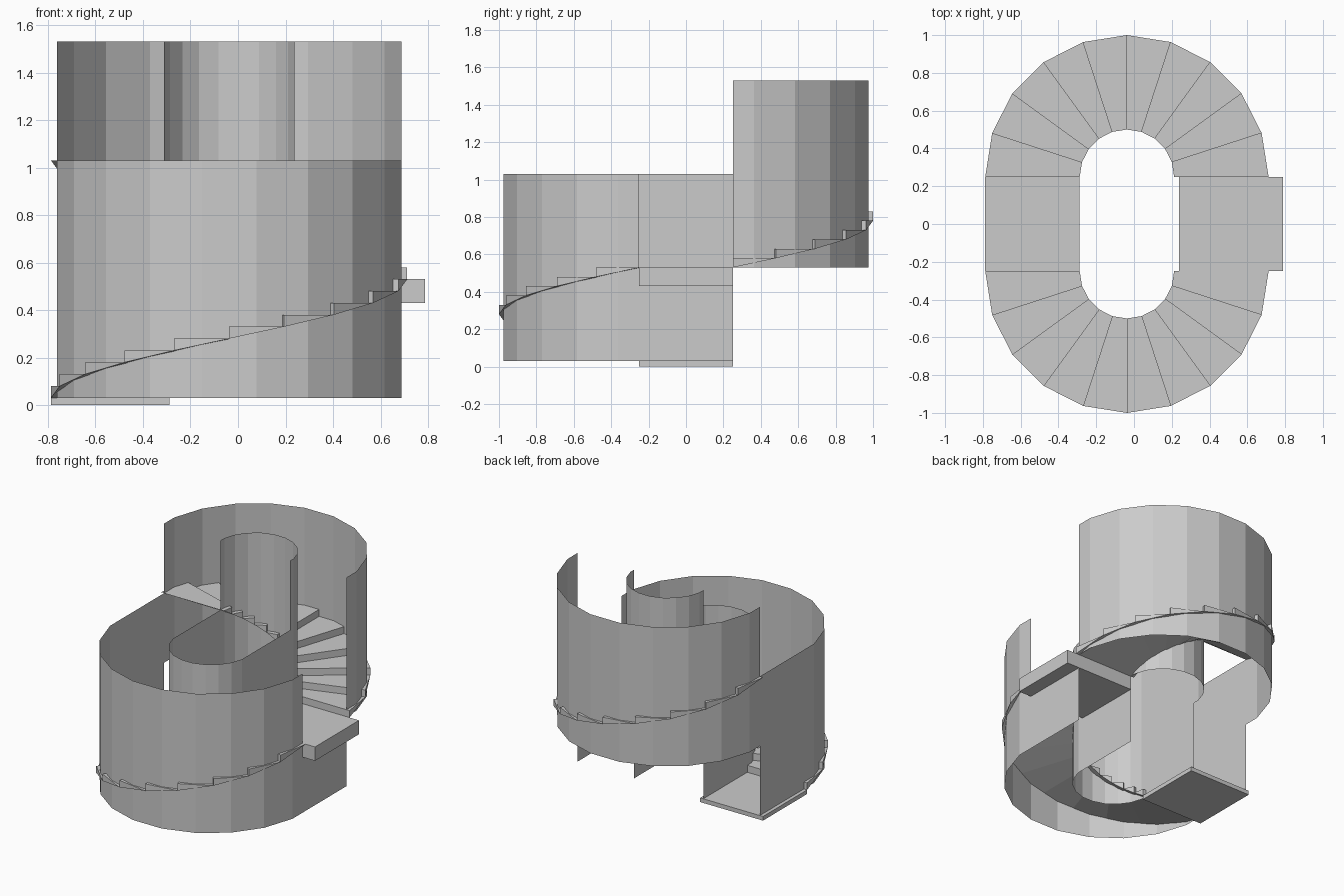
import bpy
from math import cos, sin, radians

if "Cube" in bpy.data.objects:
    bpy.data.objects.remove(bpy.data.objects["Cube"])

CX = -0.0375            # shared x centre of both half turns
R_IN, R_OUT = 0.25, 0.75    # tread edges
W_IN, W_OUT = 0.275, 0.725  # wall radii
RISE, STEPS = 0.05, 10


def make(name, verts, faces):
    me = bpy.data.meshes.new(name)
    me.from_pydata(verts, [], faces)
    me.update()
    ob = bpy.data.objects.new(name, me)
    bpy.context.collection.objects.link(ob)
    return ob


def box(name, x0, x1, y0, y1, z0, z1):
    v = [(x, y, z) for z in (z0, z1) for x, y in ((x0, y0), (x1, y0), (x1, y1), (x0, y1))]
    make(name, v, [(3, 2, 1, 0), (4, 5, 6, 7), (0, 1, 5, 4),
                   (1, 2, 6, 5), (2, 3, 7, 6), (3, 0, 4, 7)])


def flight(name, cy, start, z0):
    # ten wedge steps with flat treads and a sloping underside
    verts, faces = [], []
    for i in range(STEPS):
        a0, a1 = (radians(start + 18 * (i + k)) for k in (0, 1))
        lo, hi = z0 + RISE * i, z0 + RISE * (i + 1)
        b = len(verts)
        for a, z in ((a0, lo), (a0, hi), (a1, hi)):
            for r in (R_IN, R_OUT):
                verts.append((CX + r * cos(a), cy + r * sin(a), z))
        faces += [tuple(b + k for k in f) for f in
                  ((0, 1, 3, 2), (2, 3, 5, 4), (0, 4, 5, 1), (0, 2, 4), (1, 5, 3))]
    make(name, verts, faces)


def arc(cy, start, r):
    # half ring whose facets sit tangent to the radius
    rc = r / cos(radians(9))
    pts = [(rc, start + 9 + 18 * i) for i in range(STEPS)]
    pts = [(r, start)] + pts + [(r, start + 180)]
    return [(CX + q * cos(radians(a)), cy + q * sin(radians(a))) for q, a in pts]


def wall(name, path, z0, z1):
    # thin sheet wall raised from a plan path
    n = len(path)
    make(name, [(x, y, z) for z in (z0, z1) for x, y in path],
         [(i, i + 1, n + i + 1, n + i) for i in range(n - 1)])


# stairs
flight("lower_flight", -0.25, 180, 0.03)
flight("upper_flight", 0.25, 0, 0.53)

# landings
box("bottom_landing", CX - R_OUT, CX - R_IN, -0.25, 0.25, 0, 0.03)
box("middle_landing", CX + W_IN, 0.7875, -0.25, 0.25, 0.43, 0.53)

# lower walls, with straight runs beside the landings
wall("lower_outer_wall", [(CX - W_OUT, 0.25)] + arc(-0.25, 180, W_OUT), 0.03, 1.03)
wall("lower_inner_wall", [(CX - W_IN, 0.25)] + arc(-0.25, 180, W_IN) + [(CX + W_IN, 0.25)], 0.03, 1.03)
wall("wall_under_landing", [(CX + W_OUT, -0.25), (CX + W_OUT, 0.25)], 0.03, 0.43)

# upper walls
wall("upper_outer_wall", arc(0.25, 0, W_OUT), 0.53, 1.53)
wall("upper_inner_wall", arc(0.25, 0, W_IN), 0.53, 1.53)
